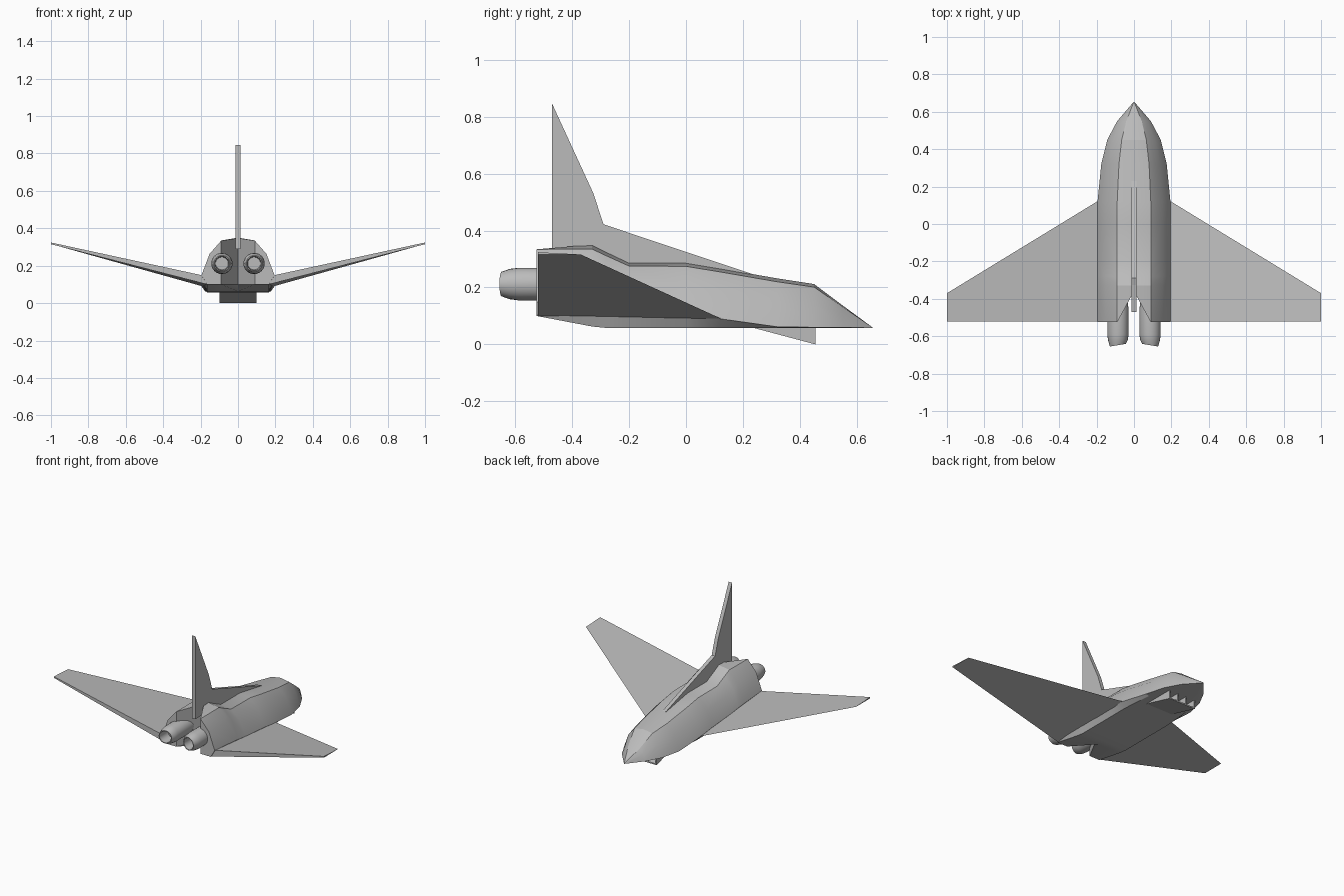
import bpy, bmesh, math
from mathutils import Vector

cube = bpy.data.objects.get("Cube")
if cube:
    bpy.data.objects.remove(cube, do_unlink=True)

grey = bpy.data.materials.new("plain_grey")
grey.use_nodes = True
grey.diffuse_color = (0.5, 0.5, 0.5, 1)
grey.node_tree.nodes["Principled BSDF"].inputs["Base Color"].default_value = (0.5, 0.5, 0.5, 1)


def finish(name, bm, angle=None):
    bmesh.ops.remove_doubles(bm, verts=bm.verts, dist=0.0001)
    bmesh.ops.recalc_face_normals(bm, faces=bm.faces)
    mesh = bpy.data.meshes.new(name)
    bm.to_mesh(mesh)
    bm.free()
    mesh.materials.append(grey)
    obj = bpy.data.objects.new(name, mesh)
    bpy.context.collection.objects.link(obj)
    if angle:
        bpy.ops.object.select_all(action='DESELECT')
        obj.select_set(True)
        bpy.context.view_layer.objects.active = obj
        bpy.ops.object.shade_smooth_by_angle(angle=math.radians(angle))
    return obj


def loft(bm, rings, closed=True):
    """Bridge successive point rings with quads."""
    vs = [[bm.verts.new(p) for p in ring] for ring in rings]
    n = len(vs[0])
    for a, b in zip(vs, vs[1:]):
        for i in range(n if closed else n - 1):
            j = (i + 1) % n
            bm.faces.new((a[i], a[j], b[j], b[i]))
    return vs


def plate(name, outline, x, half):
    """Extrude a side-view outline across x."""
    bm = bmesh.new()
    ends = loft(bm, [[(x + s * half, y, z) for y, z in outline] for s in (-1, 1)])
    for e in ends:
        bm.faces.new(e)
    return finish(name, bm)


# Fuselage: stations of y, half width, belly height, side edge height, top height
stations = [
    (0.655, 0.0, 0.058, 0.058, 0.06),
    (0.55, 0.09, 0.058, 0.06, 0.137),
    (0.45, 0.143, 0.058, 0.06, 0.212),
    (0.32, 0.175, 0.058, 0.062, 0.232),
    (0.12, 0.195, 0.058, 0.09, 0.267),
    (0.0, 0.195, 0.058, 0.105, 0.287),
    (-0.2, 0.195, 0.058, 0.12, 0.287),
    (-0.28, 0.195, 0.058, 0.13, 0.325),
    (-0.33, 0.195, 0.063, 0.135, 0.35),
    (-0.525, 0.195, 0.1, 0.15, 0.348),
]


def section(y, w, belly, edge, top):
    h = top - edge
    pts = [(0, belly), (0.46 * w, belly), (0.85 * w, belly), (w, edge),
           (0.78 * w, edge + 0.57 * h), (0.46 * w, edge + 0.93 * h), (0, top)]
    # the tail end is cut by a deep V notch
    if y < -0.5:
        return [Vector((x, -0.36 - 0.165 * min(1, x / (0.46 * w)), z)) for x, z in pts]
    return [Vector((x, y, z)) for x, z in pts]


bm = bmesh.new()
for side in (1, -1):
    rings = [[(side * p.x, p.y, p.z) for p in section(*st)] for st in stations]
    tail = loft(bm, rings, closed=False)[-1]
    bm.faces.new((tail[0], tail[1], tail[5], tail[6]))
    bm.faces.new(tail[1:6])
bmesh.ops.dissolve_degenerate(bm, dist=0.0001, edges=bm.edges)
finish("fuselage", bm, 25)

# Wings: thick at the tail, sharp along the leading edge
for side, label in ((1, "left"), (-1, "right")):
    bm = bmesh.new()
    root = [(0.165, 0.14, 0.083), (0.165, -0.52, 0.143), (0.165, -0.52, 0.1)]
    tip = [(1.0, -0.37, 0.316), (1.0, -0.52, 0.324), (1.0, -0.52, 0.315)]
    ends = loft(bm, [[(side * x, y, z) for x, y, z in r] for r in (root, tip)])
    for e in ends:
        bm.faces.new(e)
    finish(label + "_wing", bm)

    # Engine: hollow nozzle, its lip slightly angled
    bm = bmesh.new()
    rings = []
    for y, r in ((-0.38, 0.0), (-0.38, 0.05), (-0.46, 0.057), (-0.59, 0.057),
                 (-0.62, 0.053), (-0.648, 0.043), (-0.648, 0.038), (-0.57, 0.034), (-0.57, 0)):
        ring = []
        for i in range(24):
            a = math.tau * i / 24
            dx = r * math.cos(a)
            lean = 0.17 * dx if y < -0.64 else 0
            ring.append((side * (0.086 + dx), y - lean, 0.212 + r * math.sin(a)))
        rings.append(ring)
    loft(bm, rings)
    bmesh.ops.dissolve_degenerate(bm, dist=0.0001, edges=bm.edges)
    finish(label + "_engine", bm, 30)

# Tail fin with a long forward root
plate("tail_fin", [(-0.47, 0.845), (-0.325, 0.53), (-0.29, 0.422), (0.23, 0.248),
                   (0.2, 0.22), (-0.2, 0.25), (-0.36, 0.29), (-0.47, 0.29)], 0, 0.0125)

# Belly air intake: sloped floor and four upright walls
plate("intake_floor", [(0.23, 0.06), (0.455, 0.0), (0.455, 0.008), (0.26, 0.06)], 0, 0.1)
for i in range(4):
    plate("intake_wall", [(0.23, 0.06), (0.455, 0.0), (0.455, 0.06)],
          (i - 1.5) * 0.064, 0.004)
